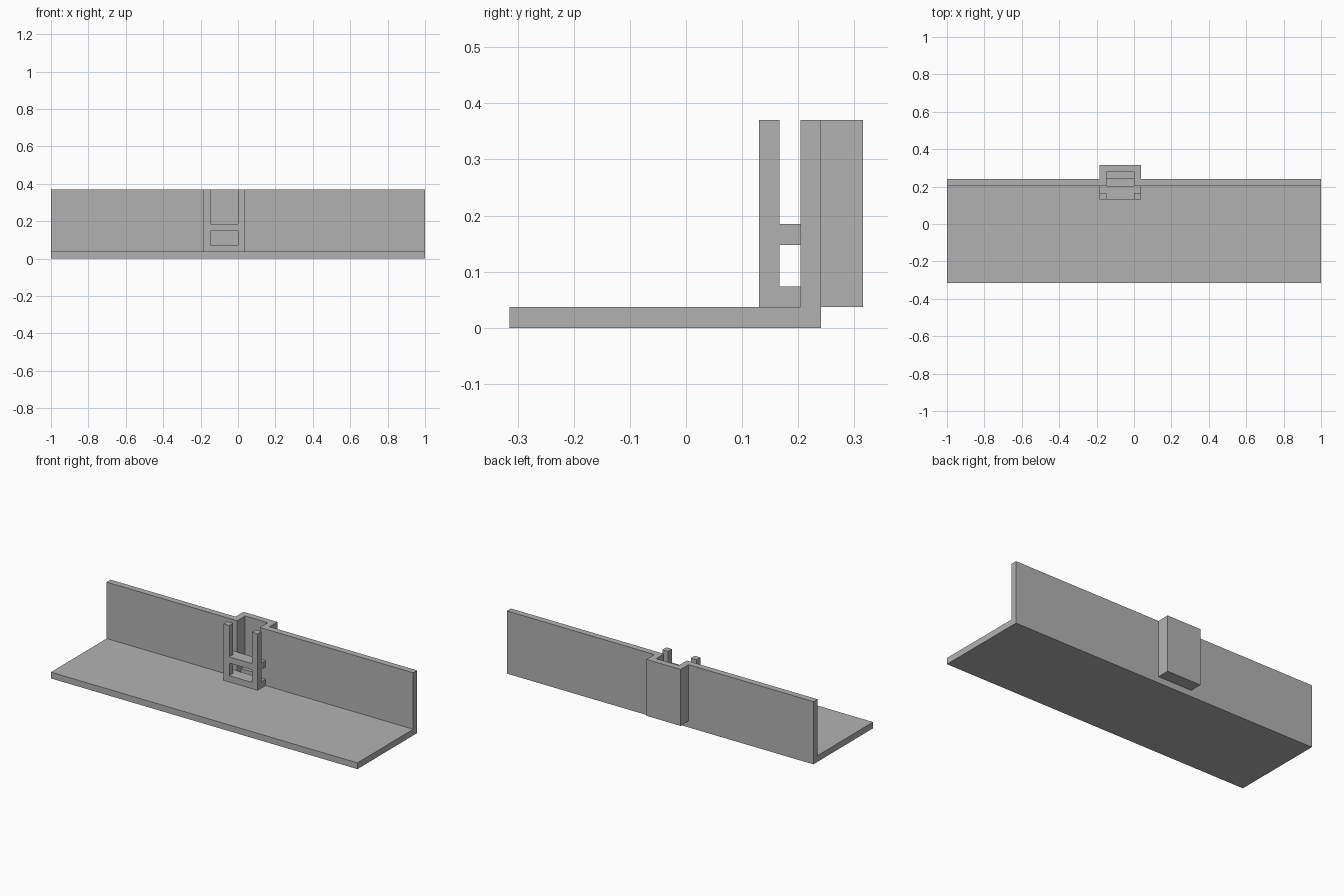
import bpy
import bmesh

# Remove the default cube
cube = bpy.data.objects.get("Cube")
if cube:
    bpy.data.objects.remove(cube, do_unlink=True)

grey = bpy.data.materials.new("plain_grey")
grey.use_nodes = True
grey.diffuse_color = (0.45, 0.45, 0.45, 1)
grey.node_tree.nodes["Principled BSDF"].inputs["Base Color"].default_value = (0.45, 0.45, 0.45, 1)

T = 0.037                     # sheet thickness
TOP = 0.37                    # overall height
LEFT, RIGHT = -0.185, 0.037   # bracket outer edges
FRONT, WALL, BACK = 0.13, 0.204, 0.315


def prism(name, points, axis, low, high):
    """Extrude a closed profile along x or z."""
    bm = bmesh.new()
    place = (lambda p, d: (d, p[0], p[1])) if axis == "x" else (lambda p, d: (p[0], p[1], d))
    face = bm.faces.new([bm.verts.new(place(p, low)) for p in points])
    moved = bmesh.ops.extrude_face_region(bm, geom=[face])["geom"]
    shift = place((0, 0), high - low)
    bmesh.ops.translate(bm, vec=shift, verts=[v for v in moved if isinstance(v, bmesh.types.BMVert)])
    bmesh.ops.recalc_face_normals(bm, faces=bm.faces)
    mesh = bpy.data.meshes.new(name)
    bm.to_mesh(mesh)
    bm.free()
    mesh.materials.append(grey)
    obj = bpy.data.objects.new(name, mesh)
    bpy.context.collection.objects.link(obj)
    return obj


def box(name, x0, x1, y0, y1, z0, z1):
    return prism(name, [(x0, y0), (x1, y0), (x1, y1), (x0, y1)], "z", z0, z1)


# Base plate with the foot of the wall
box("base_plate", -1, 1, -BACK, WALL + T, 0, T)

# Back wall, stepping backwards around the pocket
y1 = WALL + T
prism("back_wall", [
    (-1, WALL), (LEFT + T, WALL), (LEFT + T, BACK - T), (RIGHT - T, BACK - T),
    (RIGHT - T, WALL), (1, WALL), (1, y1), (RIGHT, y1),
    (RIGHT, BACK), (LEFT, BACK), (LEFT, y1), (-1, y1)], "z", T, TOP)

# Pocket floor
box("pocket_floor", LEFT + T, RIGHT - T, y1, BACK - T, T, 2 * T)

# Front frame: two posts, joined to the wall by two crossbars
for name, x in (("right_post", LEFT), ("left_post", RIGHT - T)):
    box(name, x, x + T, FRONT, FRONT + T, T, TOP)
    for level, z in (("lower", T), ("upper", 4 * T)):
        box(f"{name}_{level}_link", x, x + T, FRONT + T, WALL, z, z + T)
for level, z in (("lower", T), ("upper", 4 * T)):
    box(f"{level}_crossbar", LEFT + T, RIGHT - T, FRONT, WALL, z, z + T)
